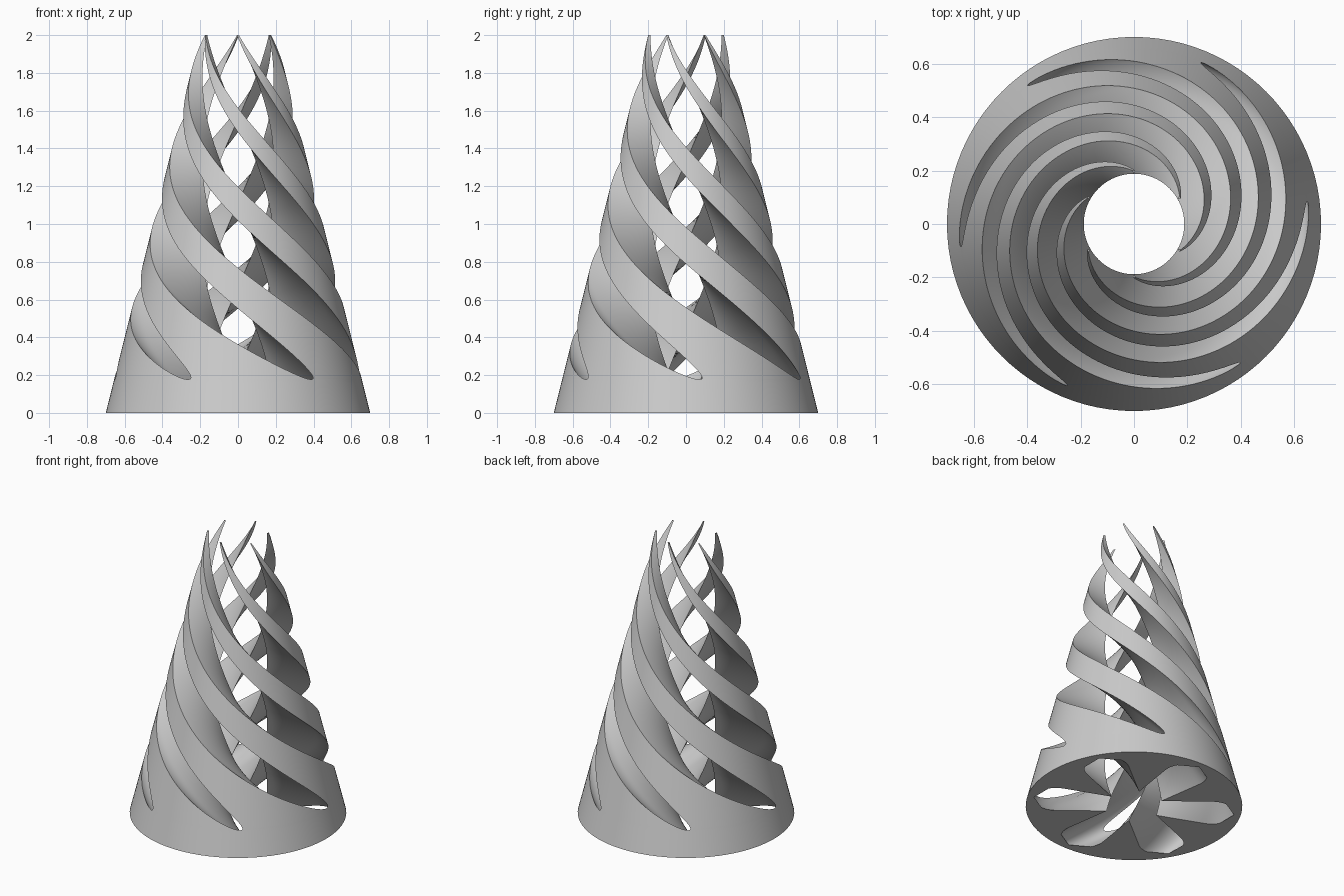
import bpy, bmesh, math

cube = bpy.data.objects.get("Cube")
if cube:
    bpy.data.objects.remove(cube, do_unlink=True)

HEIGHT, R_BASE, R_TOP = 2.0, 0.7, 0.2
FINS, TWIST = 6, math.radians(270)
HALF = math.pi / FINS
# Petal-shaped hollow: sharp cusp radius, then round lobe centre and radius
CUSP, LOBE, LOBE_R = 0.188, 0.511, 0.145
LIP = LOBE + LOBE_R
Z_LIP = HEIGHT * (R_BASE - LIP) / (R_BASE - R_TOP)
FLANK, ARC, BASE_ROWS, FIN_ROWS = 20, 16, 10, 90

# Straight petal side, tangent to the lobe
CX, CY = CUSP * math.cos(HALF), CUSP * math.sin(HALF)
REACH = math.hypot(LOBE - CX, CY)
SLANT = math.asin(LOBE_R / REACH) - math.atan2(CY, LOBE - CX)
SIDE = math.sqrt(REACH ** 2 - LOBE_R ** 2)


def fin_half_angle(r):
    """Half the angle a fin fills at radius r: zero at the cusp, full at the lip."""
    b = CX * math.cos(SLANT) + CY * math.sin(SLANT)
    s = math.sqrt(b * b + r * r - CUSP ** 2) - b
    if s < SIDE:
        gap = math.atan2(CY + s * math.sin(SLANT), CX + s * math.cos(SLANT))
    else:
        gap = math.acos(min(1, (r * r + LOBE ** 2 - LOBE_R ** 2) / (2 * r * LOBE)))
    return HALF - gap


def polar(bm, r, angle, z):
    return bm.verts.new((r * math.cos(angle), r * math.sin(angle), z))


def section(bm, z, turn):
    """Right flank, outer arc and left flank of one fin at height z."""
    outer = R_BASE + (R_TOP - R_BASE) * z / HEIGHT
    r_max = min(outer, LIP)
    middle = turn - TWIST * z / HEIGHT
    radii = [CUSP + (r_max - CUSP) * (1 - (1 - k / FLANK) ** 2) for k in range(FLANK + 1)]
    right = [polar(bm, r, middle - fin_half_angle(r), z) for r in radii]
    left = [polar(bm, r, middle + fin_half_angle(r), z) for r in radii]
    h = fin_half_angle(r_max)
    arc = [polar(bm, outer, middle + h * (2 * k / ARC - 1), z) for k in range(ARC + 1)]
    return right, arc, left


def bridge(bm, a, b):
    for k in range(len(a) - 1):
        bm.faces.new((a[k], a[k + 1], b[k + 1], b[k]))


heights = [Z_LIP * k / BASE_ROWS for k in range(BASE_ROWS)]
heights += [Z_LIP + (HEIGHT - Z_LIP) * (k / FIN_ROWS) ** 1.3 for k in range(FIN_ROWS + 1)]

bm = bmesh.new()
for i in range(FINS):
    rows = [section(bm, z, i * 2 * HALF) for z in heights]
    # Twisted fin walls and conical outside
    for low, high in zip(rows, rows[1:]):
        for a, b in zip(low, high):
            bridge(bm, a, b)
    # Flat ends at the floor and the tip
    for right, arc, left in (rows[0], rows[-1]):
        bridge(bm, right, left)
        bm.faces.new([right[-1]] + arc + [left[-1]])
bmesh.ops.remove_doubles(bm, verts=bm.verts, dist=0.000002)
bmesh.ops.recalc_face_normals(bm, faces=bm.faces)

mesh = bpy.data.meshes.new("spiral_fin_cone")
bm.to_mesh(mesh)
bm.free()
body = bpy.data.objects.new("spiral_fin_cone", mesh)
bpy.context.collection.objects.link(body)

grey = bpy.data.materials.new("plain grey")
grey.use_nodes = True
grey.diffuse_color = (0.6, 0.6, 0.6, 1)
grey.node_tree.nodes["Principled BSDF"].inputs["Base Color"].default_value = (0.6, 0.6, 0.6, 1)
mesh.materials.append(grey)

bpy.ops.object.select_all(action="DESELECT")
body.select_set(True)
bpy.context.view_layer.objects.active = body
bpy.ops.object.shade_smooth_by_angle(angle=math.radians(30))
